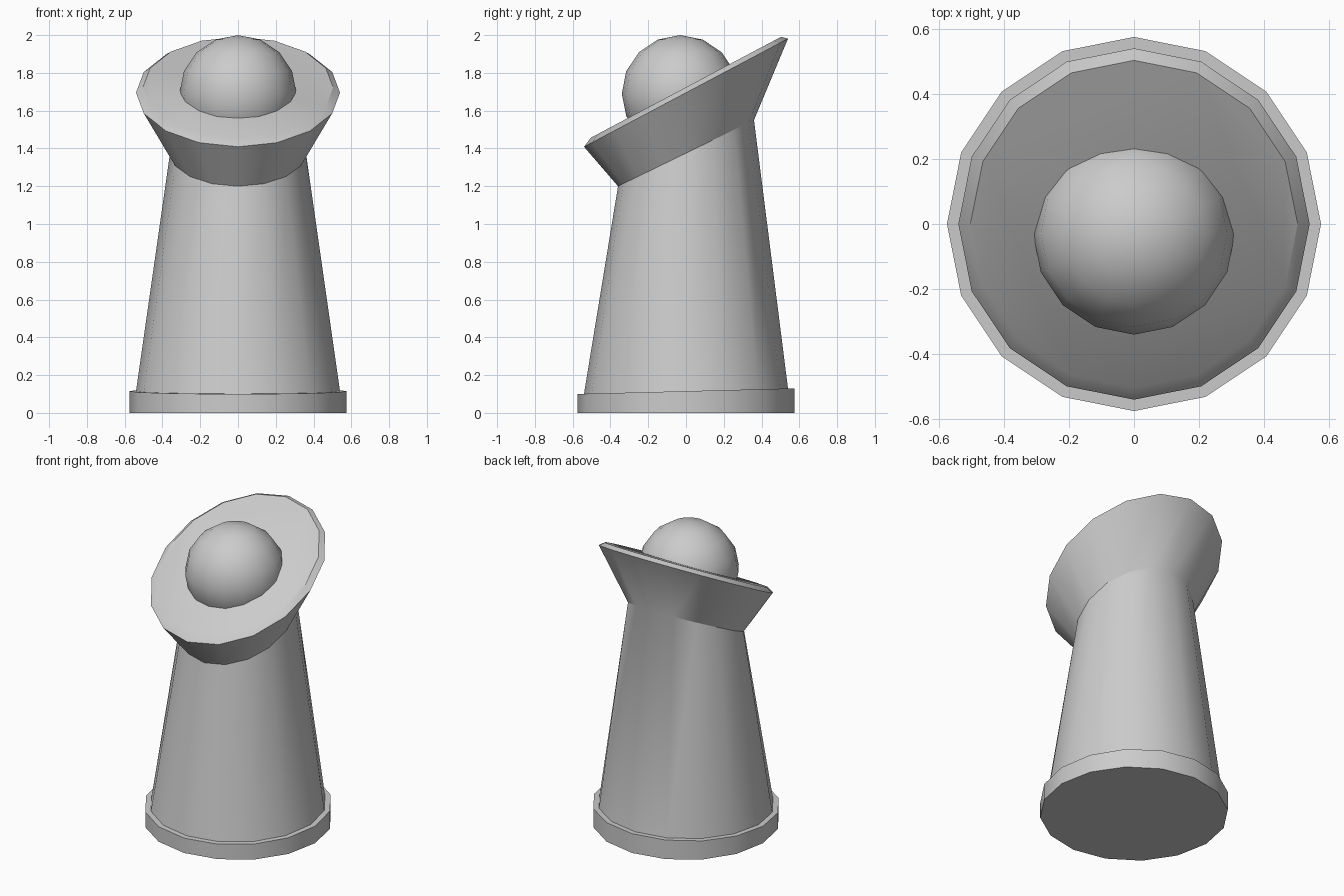
import bpy, bmesh
from math import sin, cos, tau, radians

if "Cube" in bpy.data.objects:
    bpy.data.objects.remove(bpy.data.objects["Cube"])

SIDES = 16


def finish(obj):
    # smooth shading with sharp creases
    bpy.ops.object.select_all(action='DESELECT')
    obj.select_set(True)
    bpy.context.view_layer.objects.active = obj
    bpy.ops.object.shade_smooth_by_angle(angle=radians(30))


def tilted_loft(name, rings):
    # rings: (radius, height at centre, slope along y)
    bm = bmesh.new()
    loops = []
    for r, z, slope in rings:
        loop = []
        for i in range(SIDES):
            a = tau * i / SIDES
            y = r * sin(a)
            loop.append(bm.verts.new((r * cos(a), y, z + slope * y)))
        loops.append(loop)
    for lo, hi in zip(loops, loops[1:]):
        for i in range(SIDES):
            j = (i + 1) % SIDES
            bm.faces.new((lo[i], lo[j], hi[j], hi[i]))
    bm.faces.new(loops[0][::-1])
    bm.faces.new(loops[-1])
    mesh = bpy.data.meshes.new(name)
    bm.to_mesh(mesh)
    bm.free()
    obj = bpy.data.objects.new(name, mesh)
    bpy.context.collection.objects.link(obj)
    finish(obj)


# Body: foot, tapered column and slanted flared collar
tilted_loft("column_body", [
    (0.575, 0.0, 0.0),
    (0.575, 0.115, 0.026),
    (0.54, 0.115, 0.026),
    (0.36, 1.375, 0.486),
    (0.54, 1.695, 0.53),
    (0.503, 1.724, 0.53),
])

# Ball sunk into the slanted top
bpy.ops.mesh.primitive_uv_sphere_add(segments=16, ring_count=8, radius=0.31,
                                     location=(0, -0.03, 1.69))
ball = bpy.context.object
ball.name = "top_ball"
finish(ball)
bpy.ops.object.shade_smooth()
